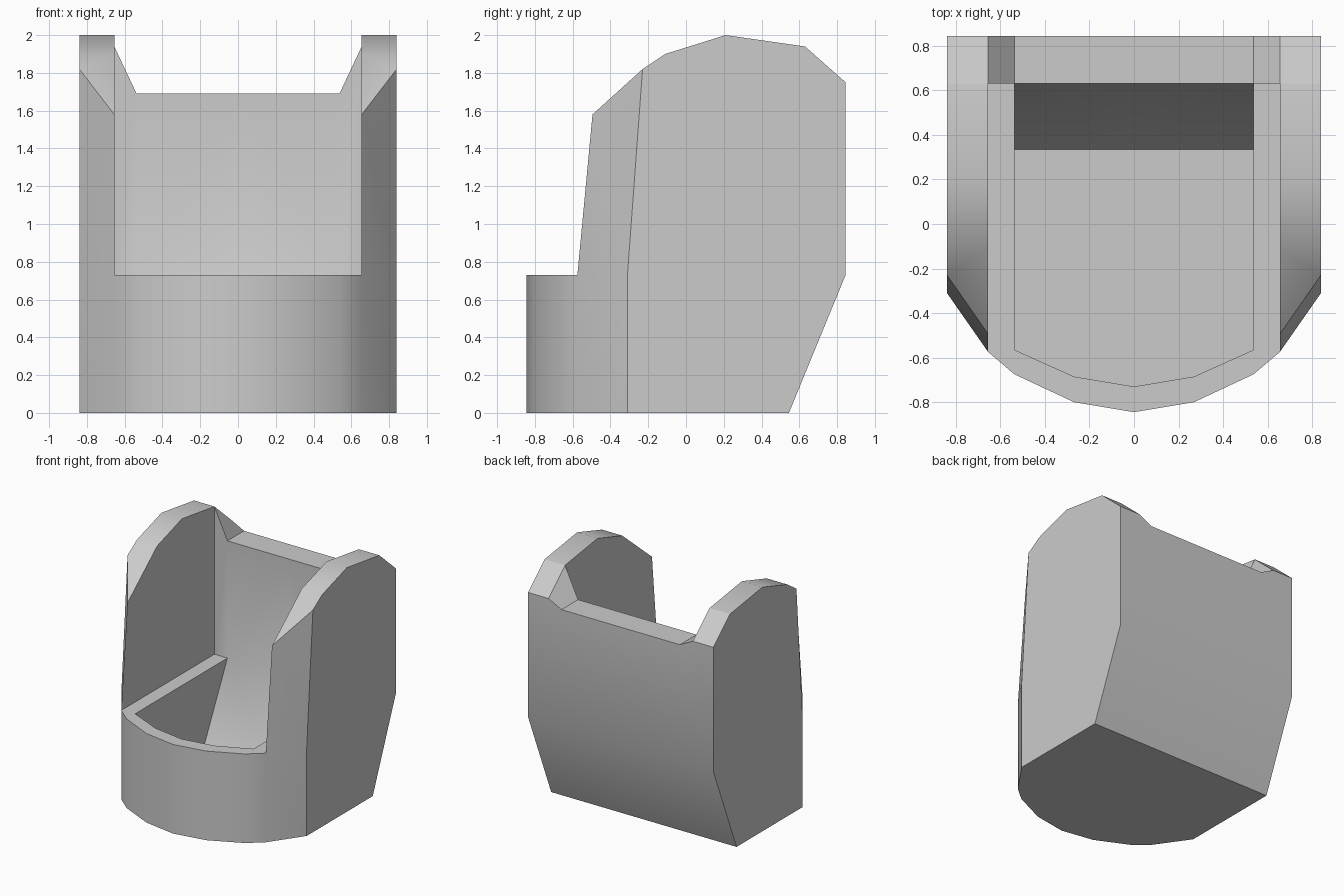
import bpy, bmesh

if "Cube" in bpy.data.objects:
    bpy.data.objects.remove(bpy.data.objects["Cube"])

RIM, FLOOR, TOP = 0.73, 0.14, 1.69      # heights of rim, cavity floor, backrest
OUT, IN, CAV = 0.84, 0.655, 0.537       # half widths: outside, cheek inside, cavity
BACK, REST = 0.845, 0.63                # y of back face and backrest front

bm = bmesh.new()


def face(pts):
    unique = [p for i, p in enumerate(pts) if p != pts[i - 1]]
    return bm.faces.new([bm.verts.new(p) for p in unique])


def strip(a, b):
    for i in range(len(a) - 1):
        face([a[i], a[i + 1], b[i + 1], b[i]])


def at_z(pts, z):
    return [(x, y, z) for x, y in pts]


def at_x(pts, x):
    return [(x, y, z) for y, z in pts]


def at_y(pts, y):
    return [(x, y, z) for x, z in pts]


# Half of the tub: rounded outer wall, underside and sloping lower back
curve = [(IN, -0.575), (CAV, -0.675), (0.27, -0.80), (0, -0.845)]
bottom = at_z([(OUT, 0.545), (OUT, -0.31)] + curve, 0)
upper = at_z([(OUT, BACK), (OUT, -0.31)] + curve, RIM)
strip(bottom, upper)
face(bottom + [(0, 0.545, 0)])
face([(0, 0.545, 0), bottom[0], upper[0], (0, BACK, RIM)])

# Rim and cavity
inner = [(CAV, -0.565), (0.27, -0.685), (0, -0.73)]
rim_in = at_z([(CAV, REST), inner[0]] + inner, RIM)
strip(at_z([(IN, REST)] + curve, RIM), rim_in)
floor = at_z([(CAV, 0.335)] + inner, FLOOR)
strip([rim_in[0]] + rim_in[2:], floor)
face(floor + [(0, 0.335, FLOOR)])
face([(0, 0.335, FLOOR), floor[0], rim_in[0], (0, REST, RIM)])

# Cheek: rounded crown between outer and inner walls, leaning front edge
crown = [(-0.11, 1.90), (0.21, 2.0), (REST, 1.94)]
crown_out = [(-0.23, 1.82)] + crown + [(BACK, 1.75)]
crown_in = [(-0.495, 1.58)] + crown
strip(at_x(crown_out, OUT), at_x(crown_in + [(BACK, 1.75)], IN))
face(at_x([(BACK, RIM), (-0.31, RIM)] + crown_out, OUT))
face(at_x([(REST, RIM), (-0.575, RIM)] + crown_in, IN))
face([(OUT, -0.31, RIM), (OUT, -0.23, 1.82), (IN, -0.495, 1.58), (IN, -0.575, RIM)])

# Backrest with corner gusset
face(at_y([(0, RIM), (CAV, RIM), (IN, RIM), (IN, 1.94), (CAV, TOP), (0, TOP)], REST))
face(at_y([(0, RIM), (OUT, RIM), (OUT, 1.75), (IN, 1.75), (CAV, TOP), (0, TOP)], BACK))
face([(0, REST, TOP), (CAV, REST, TOP), (CAV, BACK, TOP), (0, BACK, TOP)])
face([(CAV, REST, TOP), (IN, REST, 1.94), (IN, BACK, 1.75), (CAV, BACK, TOP)])

# Weld, then mirror the half across x
bmesh.ops.remove_doubles(bm, verts=bm.verts[:], dist=0.0005)
geom = bm.verts[:] + bm.edges[:] + bm.faces[:]
bmesh.ops.mirror(bm, geom=geom, axis='X', merge_dist=0.0005)
bmesh.ops.remove_doubles(bm, verts=bm.verts[:], dist=0.0005)
bmesh.ops.recalc_face_normals(bm, faces=bm.faces[:])

mesh = bpy.data.meshes.new("bucket_seat")
bm.to_mesh(mesh)
bm.free()
seat = bpy.data.objects.new("bucket_seat", mesh)
bpy.context.collection.objects.link(seat)
bpy.context.view_layer.objects.active = seat
seat.select_set(True)
bpy.ops.object.shade_smooth_by_angle(angle=0.52)
